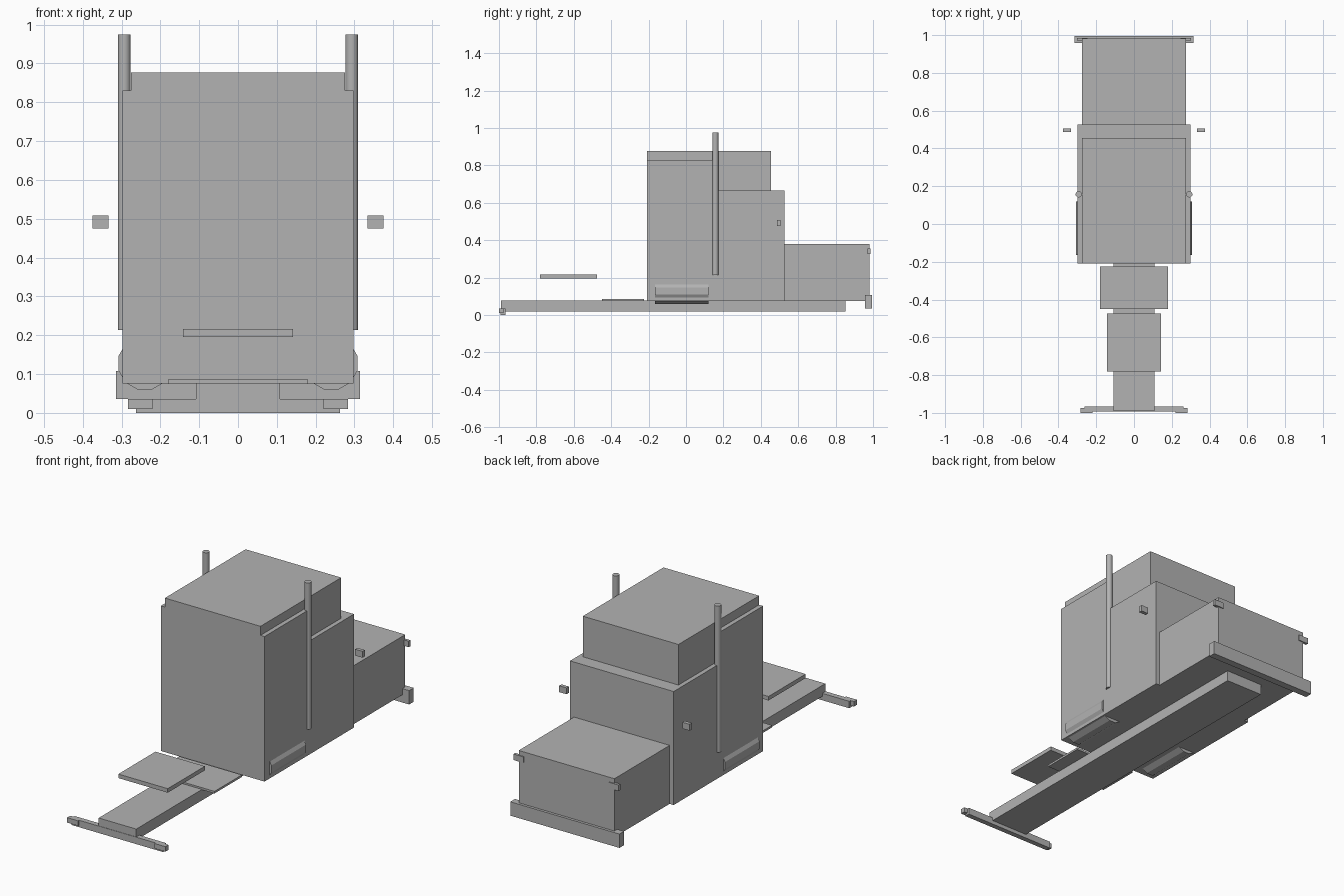
import bpy, math

if "Cube" in bpy.data.objects:
    bpy.data.objects.remove(bpy.data.objects["Cube"])

grey = bpy.data.materials.new("plain grey")
grey.diffuse_color = (0.45, 0.45, 0.45, 1)
grey.use_nodes = True
grey.node_tree.nodes["Principled BSDF"].inputs["Base Color"].default_value = grey.diffuse_color


def finish(name):
    ob = bpy.context.object
    ob.name = name
    ob.data.materials.append(grey)
    return ob


def box(name, x, y, z):
    """Box from (min, max) ranges."""
    bpy.ops.mesh.primitive_cube_add(size=1, location=[sum(r) / 2 for r in (x, y, z)])
    ob = bpy.context.object
    ob.scale = [r[1] - r[0] for r in (x, y, z)]
    bpy.ops.object.transform_apply(location=False, rotation=False, scale=True)
    return finish(name)


def wide(name, half, y, z):
    return box(name, (-half, half), y, z)


# chassis
wide("chassis_frame", 0.108, (-0.99, 0.853), (0.02, 0.077))
wide("coupling_plate", 0.18, (-0.45, -0.225), (0.075, 0.086))
wide("rear_deck_plate", 0.142, (-0.78, -0.475), (0.195, 0.216))
wide("rear_bar", 0.263, (-0.992, -0.965), (0.0, 0.036))
wide("front_bumper", 0.314, (0.957, 0.995), (0.036, 0.108))

# bodywork
wide("sleeper", 0.298, (-0.208, 0.157), (0.076, 0.83))
wide("cab", 0.298, (0.157, 0.527), (0.076, 0.666))
wide("roof", 0.275, (-0.208, 0.455), (0.64, 0.877))
wide("hood", 0.275, (0.527, 0.981), (0.076, 0.38))

for side, s in (("left", -1), ("right", 1)):
    def pair(name, a, b, y, z):
        box(f"{side}_{name}", sorted((s * a, s * b)), y, z)

    # lights and mirrors
    pair("tail_light", 0.22, 0.283, (-1.0, -0.975), (0.01, 0.036))
    pair("headlight", 0.245, 0.302, (0.971, 0.986), (0.325, 0.356))
    pair("mirror", 0.333, 0.375, (0.487, 0.506), (0.475, 0.508))

    # exhaust stack
    bpy.ops.mesh.primitive_cylinder_add(vertices=16, radius=0.0165, depth=0.762,
                                        location=(s * 0.293, 0.157, 0.594))
    finish(f"{side}_exhaust")
    bpy.ops.object.shade_smooth_by_angle(angle=math.radians(40))

    # fuel tank, mostly inside the body
    bpy.ops.mesh.primitive_cylinder_add(vertices=12, radius=0.0704, depth=0.284,
                                        location=(s * 0.24, -0.023, 0.128))
    tank = finish(f"{side}_fuel_tank")
    tank.rotation_euler = (math.pi / 2, math.radians(15), 0)
